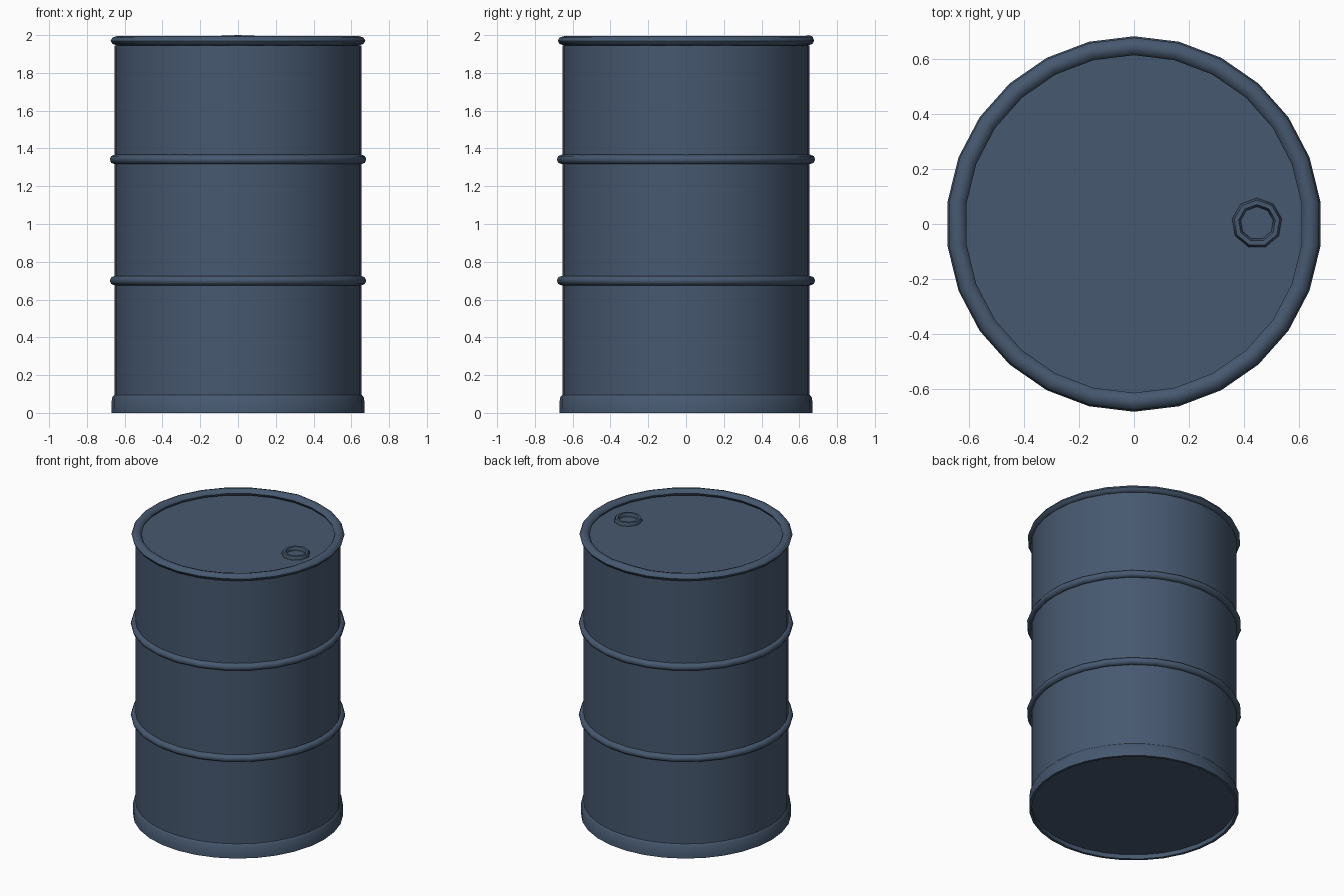
import bpy, bmesh, math

cube = bpy.data.objects.get("Cube")
if cube:
    bpy.data.objects.remove(cube, do_unlink=True)

paint = bpy.data.materials.new("slate blue paint")
paint.use_nodes = True
colour = (0.062, 0.098, 0.16, 1)
paint.diffuse_color = colour
paint.node_tree.nodes["Principled BSDF"].inputs["Base Color"].default_value = colour


def lathe(name, profile, sides, centre=(0, 0), closed=True, edit=None):
    """Revolve (radius, z) points; open profiles get flat end caps."""
    bm = bmesh.new()
    rings = []
    for r, z in profile:
        ring = []
        for i in range(sides):
            a = math.pi / 2 + math.tau * i / sides
            ring.append(bm.verts.new((centre[0] + r * math.cos(a),
                                      centre[1] + r * math.sin(a), z)))
        rings.append(ring)
    pairs = list(zip(rings, rings[1:]))
    if closed:
        pairs.append((rings[-1], rings[0]))
    else:
        bm.faces.new(rings[0])
        bm.faces.new(rings[-1])
    for low, high in pairs:
        for i in range(sides):
            j = (i + 1) % sides
            bm.faces.new((low[i], low[j], high[j], high[i]))
    if edit:
        edit(bm)
    bmesh.ops.recalc_face_normals(bm, faces=bm.faces)
    mesh = bpy.data.meshes.new(name)
    bm.to_mesh(mesh)
    bm.free()
    mesh.materials.append(paint)
    obj = bpy.data.objects.new(name, mesh)
    bpy.context.collection.objects.link(obj)
    bpy.ops.object.select_all(action="DESELECT")
    obj.select_set(True)
    bpy.context.view_layer.objects.active = obj
    bpy.ops.object.shade_smooth_by_angle(angle=math.radians(50))
    return obj


def tube(radius, z, half_width, half_height, points=8):
    """Oval cross-section for a hoop."""
    return [(radius + half_width * math.cos(math.tau * k / points),
             z + half_height * math.sin(math.tau * k / points))
            for k in range(points)]


def dent_rim(bm):
    # Slightly raised rear edge of the rim
    for v in bm.verts:
        if v.co.y > 0.58 and abs(v.co.x) < 0.05 and v.co.z > 1.98:
            v.co.z += 0.006


# Drum shell with recessed lid and base
lathe("drum_body", [(0.655, 0.03), (0.655, 1.945)], 32, closed=False)

# Rolling hoops
for label, z in (("lower", 0.70), ("upper", 1.342)):
    lathe(label + "_hoop", tube(0.658, z, 0.026, 0.025), 26)

# Rolled top rim
lathe("top_rim", tube(0.647, 1.97, 0.032, 0.024), 26, edit=dent_rim)

# Base band forming a lip under the drum
lathe("base_band", [(0.652, 0), (0.67, 0), (0.668, 0.08), (0.655, 0.096),
                    (0.652, 0.09)], 32)

# Filler opening collar on the lid
lathe("filler_collar", tube(0.076, 1.95, 0.016, 0.022, 6), 9, centre=(0.448, 0.003))
